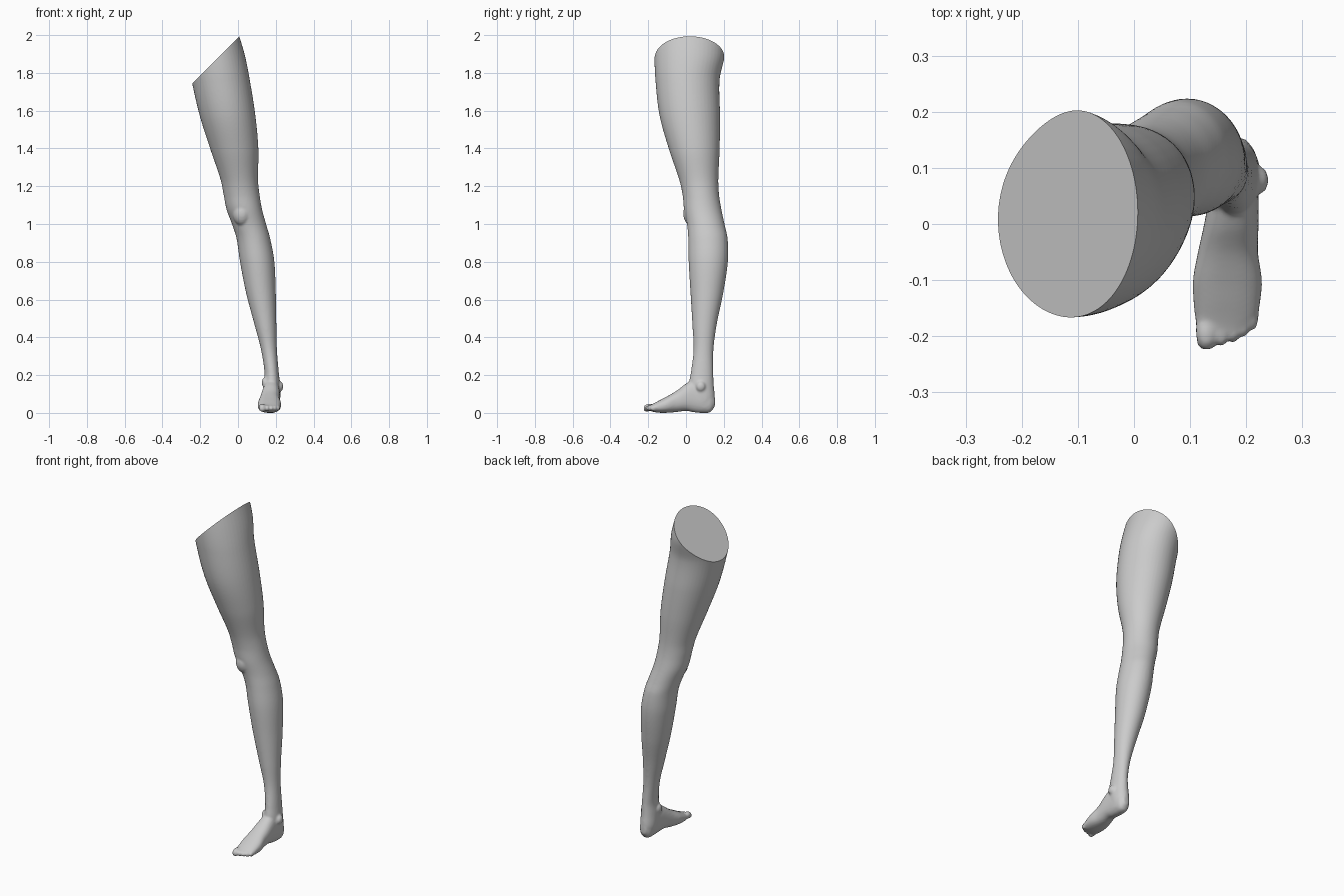
import bpy, bmesh, math
from mathutils import Vector

if "Cube" in bpy.data.objects:
    bpy.data.objects.remove(bpy.data.objects["Cube"])

skin = bpy.data.materials.new("pale_grey")
skin.diffuse_color = (0.6, 0.6, 0.6, 1)
skin.use_nodes = True
skin.node_tree.nodes["Principled BSDF"].inputs["Base Color"].default_value = skin.diffuse_color


def sample(rows, t):
    """Smooth curve through rows whose first value is the parameter."""
    i = 0
    while i < len(rows) - 2 and t > rows[i + 1][0]:
        i += 1
    a, b = rows[i], rows[i + 1]
    p, n = rows[max(i - 1, 0)], rows[min(i + 2, len(rows) - 1)]
    h = b[0] - a[0]
    u = (t - a[0]) / h
    out = []
    for k in range(1, len(a)):
        ma = (b[k] - p[k]) / (b[0] - p[0]) * h
        mb = (n[k] - a[k]) / (n[0] - a[0]) * h
        out.append((2*u**3 - 3*u*u + 1) * a[k] + (u**3 - 2*u*u + u) * ma
                   + (3*u*u - 2*u**3) * b[k] + (u**3 - u*u) * mb)
    return out


def loft(bm, rows, steps, place, power=1.0, sides=48):
    """Skin oval sections; each row holds parameter, low/high, low/high."""
    rings = []
    for s in range(steps + 1):
        t = rows[0][0] + (rows[-1][0] - rows[0][0]) * s / steps
        a0, a1, b0, b1 = sample(rows, t)
        ring = []
        for k in range(sides):
            ang = math.tau * k / sides
            c, d = math.cos(ang), math.sin(ang)
            c = math.copysign(abs(c) ** power, c)
            d = math.copysign(abs(d) ** power, d)
            ring.append(bm.verts.new(place(t, (a0+a1)/2 + (a1-a0)/2*c,
                                           (b0+b1)/2 + (b1-b0)/2*d)))
        rings.append(ring)
    for r, q in zip(rings, rings[1:]):
        for k in range(sides):
            j = (k + 1) % sides
            bm.faces.new((r[k], r[j], q[j], q[k]))
    bm.faces.new(rings[0][::-1])
    bm.faces.new(rings[-1])


def blob(bm, centre, size):
    new = bmesh.ops.create_uvsphere(bm, u_segments=24, v_segments=16, radius=1)["verts"]
    for v in new:
        v.co = Vector(centre) + Vector(c * s for c, s in zip(v.co, size))


bm = bmesh.new()

# Thigh, knee, calf and ankle: z, left, right, front, back
leg_rows = [
    (0.03, .145, .215, .05, .145), (0.08, .134, .224, .03, .153),
    (0.15, .135, .223, .015, .147), (0.22, .140, .216, .026, .144),
    (0.34, .122, .206, .04, .145), (0.47, .088, .203, .034, .162),
    (0.64, .043, .200, .024, .197), (0.81, .010, .192, .014, .222),
    (0.93, -.008, .170, .012, .220), (1.00, -.030, .150, .006, .205),
    (1.08, -.060, .128, -.010, .188), (1.16, -.076, .114, -.018, .175),
    (1.24, -.092, .106, -.036, .171), (1.40, -.146, .108, -.090, .178),
    (1.58, -.203, .092, -.140, .180), (1.77, -.247, .062, -.162, .178),
    (1.90, -.272, .036, -.167, .205), (2.06, -.300, -.012, -.163, .205)]
loft(bm, leg_rows, 120, lambda t, a, b: (a, b, t))

# Heel, arch and forefoot: y, left, right, bottom, top
foot_rows = [
    (-.195, .112, .200, .018, .044), (-.17, .109, .218, .010, .056),
    (-.14, .106, .225, .006, .072), (-.10, .105, .228, .006, .093),
    (-.05, .114, .221, .010, .122), (0.00, .125, .222, .016, .160),
    (0.04, .132, .222, .009, .180), (0.09, .137, .222, .005, .160),
    (0.13, .146, .215, .010, .120), (0.153, .165, .197, .040, .085)]
loft(bm, foot_rows, 50, lambda t, a, b: (a, t, b), power=0.85)

# Toes, from big to little
for x, y, r in ((.129, -.191, .0195), (.156, -.184, .0125), (.176, -.178, .012),
                (.195, -.168, .0115), (.212, -.155, .011)):
    blob(bm, (x, y, .034), (r, .034, r * .8 + .004))
    blob(bm, (x, y - .018, .028), (r * .9, .016, r * .7 + .004))

# Kneecap and ankle bones
blob(bm, (.022, .035, 1.06), (.05, .05, .065))
blob(bm, (.219, .078, .145), (.021, .026, .028))
blob(bm, (.142, .058, .165), (.016, .026, .028))

bmesh.ops.recalc_face_normals(bm, faces=bm.faces)
mesh = bpy.data.meshes.new("leg")
bm.to_mesh(mesh)
bm.free()
leg = bpy.data.objects.new("leg", mesh)
bpy.context.collection.objects.link(leg)

# Fuse the parts into one soft skin
fuse = leg.modifiers.new("fuse", "REMESH")
fuse.mode = "VOXEL"
fuse.voxel_size = 0.006
soften = leg.modifiers.new("soften", "SMOOTH")
soften.factor = 0.5
soften.iterations = 5
bpy.context.view_layer.update()
fused = bpy.data.meshes.new_from_object(leg.evaluated_get(bpy.context.evaluated_depsgraph_get()))
leg.modifiers.clear()

# Slanted flat cut across the top of the thigh
bm = bmesh.new()
bm.from_mesh(fused)
cut = bmesh.ops.bisect_plane(bm, geom=bm.verts[:] + bm.edges[:] + bm.faces[:], dist=1e-5,
                             plane_co=(0, 0, 1.992), plane_no=(-1, 0, 1), clear_outer=True)
edges = [e for e in cut["geom_cut"] if isinstance(e, bmesh.types.BMEdge)]
bmesh.ops.contextual_create(bm, geom=edges)
low = min(v.co.z for v in bm.verts)
bmesh.ops.translate(bm, verts=bm.verts, vec=(0, 0, -low))
bm.to_mesh(fused)
bm.free()
leg.data = fused
fused.materials.clear()
fused.materials.append(skin)

bpy.ops.object.select_all(action="DESELECT")
leg.select_set(True)
bpy.context.view_layer.objects.active = leg
bpy.ops.object.shade_smooth_by_angle(angle=math.radians(40))
